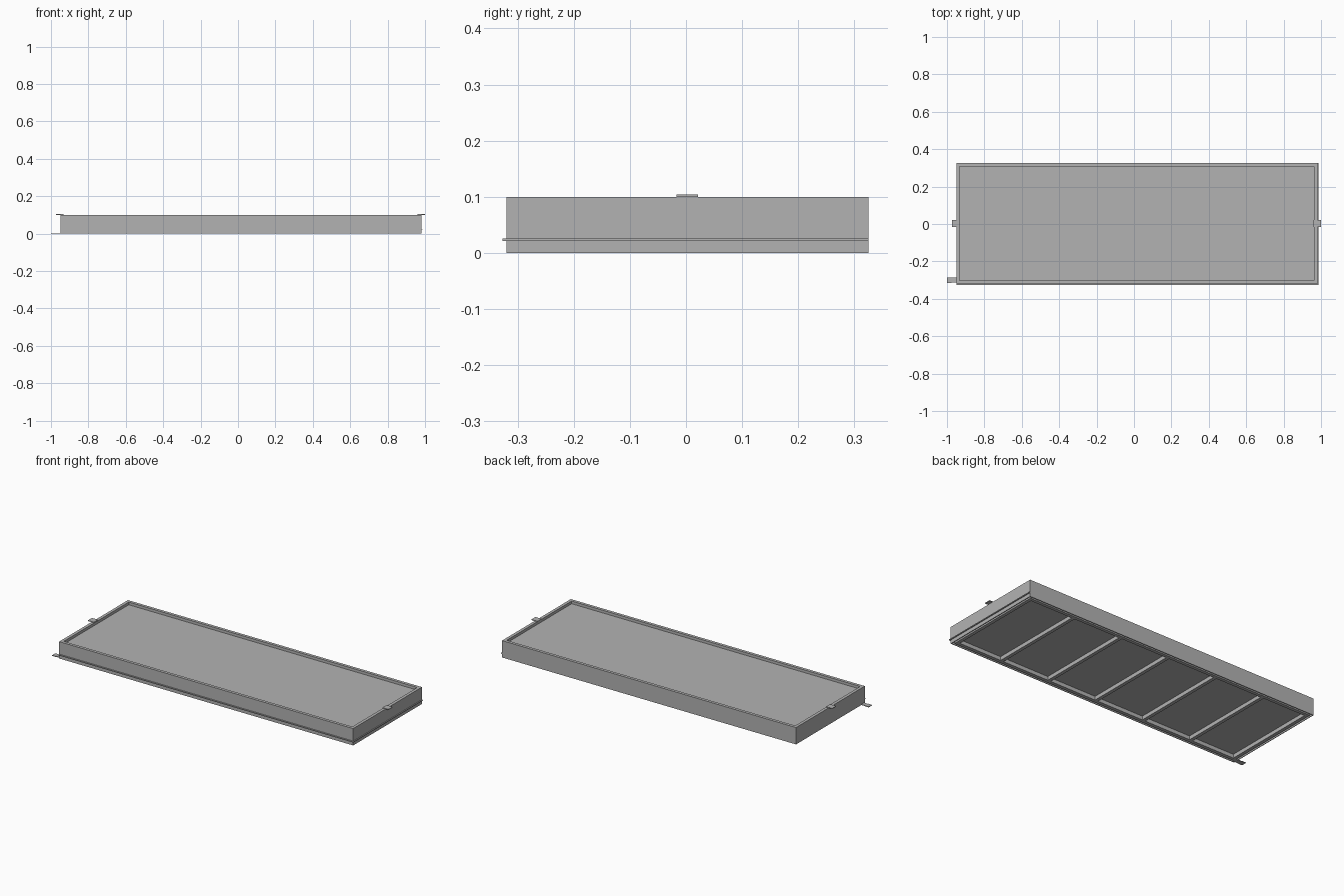
import bpy, bmesh

if "Cube" in bpy.data.objects:
    bpy.data.objects.remove(bpy.data.objects["Cube"])

grey = bpy.data.materials.new("light_grey")
grey.diffuse_color = (0.45, 0.45, 0.45, 1)
grey.use_nodes = True
grey.node_tree.nodes["Principled BSDF"].inputs["Base Color"].default_value = grey.diffuse_color


def boxes(name, *specs):
    """One object made of boxes, each (x0, x1, y0, y1, z0, z1)."""
    bm = bmesh.new()
    for x0, x1, y0, y1, z0, z1 in specs:
        vs = bmesh.ops.create_cube(bm, size=1)["verts"]
        for v in vs:
            v.co = (x1 if v.co.x > 0 else x0,
                    y1 if v.co.y > 0 else y0,
                    z1 if v.co.z > 0 else z0)
    me = bpy.data.meshes.new(name)
    bm.to_mesh(me)
    bm.free()
    me.materials.append(grey)
    ob = bpy.data.objects.new(name, me)
    bpy.context.collection.objects.link(ob)
    return ob


def ring(name, x0, x1, y0, y1, w, z0, z1):
    """Rectangular frame with mitred corners, w wide."""
    bm = bmesh.new()
    loops = []
    for i, z in ((0, z0), (0, z1), (w, z1), (w, z0)):
        loops.append([bm.verts.new((x, y, z)) for x, y in (
            (x0 + i, y0 + i), (x1 - i, y0 + i), (x1 - i, y1 - i), (x0 + i, y1 - i))])
    for a in range(4):
        la, lb = loops[a], loops[(a + 1) % 4]
        for k in range(4):
            n = (k + 1) % 4
            bm.faces.new((la[k], la[n], lb[n], lb[k]))
    bmesh.ops.recalc_face_normals(bm, faces=bm.faces)
    me = bpy.data.meshes.new(name)
    bm.to_mesh(me)
    bm.free()
    me.materials.append(grey)
    ob = bpy.data.objects.new(name, me)
    bpy.context.collection.objects.link(ob)
    return ob


X0, X1, Y0, Y1 = -0.95, 0.98, -0.32, 0.325
H, T, RIM, RAIL = 0.1, 0.004, 0.018, 0.02

# Outer skirt and the flat rim turned inward at the top
ring("outer_skirt", X0, X1, Y0, Y1, T, 0, H - T)
ring("top_rim", X0, X1, Y0, Y1, RIM, H - T, H)
ring("rim_inner_wall", X0 + RIM - T, X1 - RIM + T, Y0 + RIM - T, Y1 - RIM + T, T, 0.08, H - T)

# Panel slab, recessed both above and below
boxes("panel", (X0 + T, X1 - T, Y0 + T, Y1 - T, 0.022, 0.084))

# Underside frame, set in from the skirt, with five cross ribs
G = 0.014
ring("base_frame", X0 + G, X1 - G, Y0 + G, Y1 - G, RAIL, 0, 0.022)
ribs = []
for k in range(1, 6):
    x = X0 + (X1 - X0) * k / 6
    ribs.append((x - 0.01, x + 0.01, Y0 + G + RAIL, Y1 - G - RAIL, 0, 0.022))
boxes("cross_ribs", *ribs)

# Thin trim strips along the front and right sides
boxes("front_trim", (X0, X1, Y0 - 0.007, Y0, 0.021, 0.026))
boxes("right_trim", (X1, X1 + 0.006, Y0 - 0.007, Y1, 0.021, 0.026))

# Small tabs on the top of both ends
boxes("left_top_tab", (-0.974, -0.934, -0.017, 0.021, H, H + 0.004))
boxes("right_top_tab", (0.96, 1.0, -0.017, 0.021, H, H + 0.004))

# Flat foot tab sticking out at the front left corner
boxes("foot_tab", (-1.0, -0.975, -0.315, -0.285, 0, 0.004),
      (-0.975, -0.936, -0.313, -0.287, 0, 0.004))
